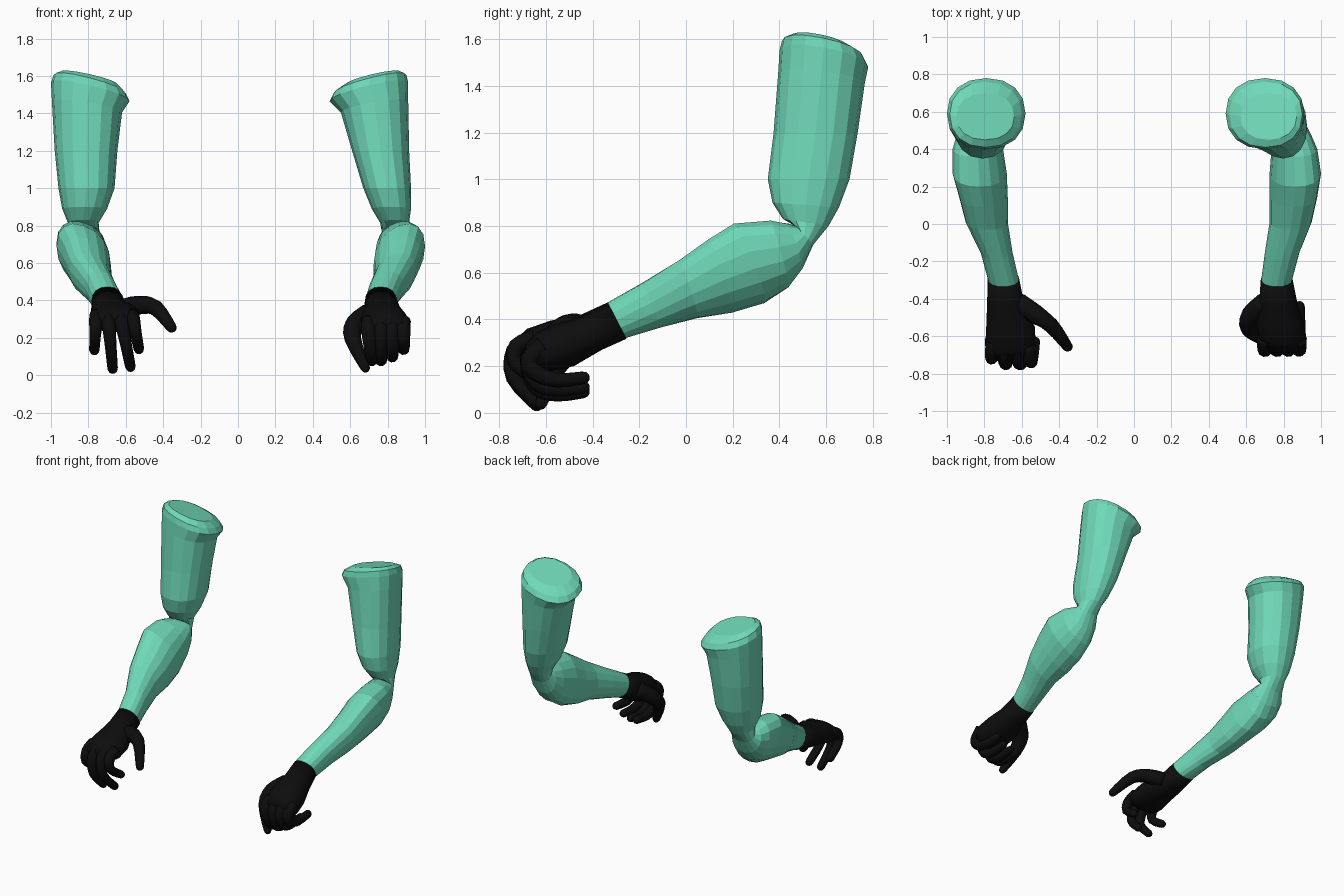
import bpy, bmesh, math
from mathutils import Vector


def material(name, rgb):
    m = bpy.data.materials.new(name)
    m.diffuse_color = (*rgb, 1)
    return m


SLEEVE = material("mint_green", (0.16, 0.69, 0.48))
GLOVE = material("glove_black", (0.004, 0.004, 0.004))


def loft(name, rings, mat, smooth=False):
    """Skin a list of equal-length point rings and cap both ends."""
    bm = bmesh.new()
    vs = [[bm.verts.new(p) for p in r] for r in rings]
    n = len(rings[0])
    for a, b in zip(vs, vs[1:]):
        for i in range(n):
            j = (i + 1) % n
            bm.faces.new((a[i], a[j], b[j], b[i]))
    bm.faces.new(vs[0])
    bm.faces.new(vs[-1])
    bmesh.ops.recalc_face_normals(bm, faces=bm.faces)
    me = bpy.data.meshes.new(name)
    bm.to_mesh(me)
    bm.free()
    me.materials.append(mat)
    ob = bpy.data.objects.new(name, me)
    bpy.context.collection.objects.link(ob)
    for p in me.polygons:
        p.use_smooth = smooth
    return ob


def section(side, yz, width, tilt, n=16):
    """Rounded ring: yz = upper and lower edge points, width = inner and outer |x|."""
    ya, za, yb, zb = yz
    mid, half = (width[0] + width[1]) / 2, (width[1] - width[0]) / 2
    pts = []
    for i in range(n):
        t = 2 * math.pi * i / n
        c, s = math.cos(t), math.sin(t)
        c, s = (math.copysign(abs(v) ** 0.9, v) for v in (c, s))
        pts.append(Vector((side * (mid + half * c),
                           (ya + yb) / 2 + (ya - yb) / 2 * s,
                           (za + zb) / 2 + (za - zb) / 2 * s + tilt * c)))
    return pts


def tube(name, path, radii, mat, n=10):
    """Round-ended finger following a bent path."""
    pts = [Vector(p) for p in path]
    # densify the path with a smooth spline
    dense, rad = [], []
    for i in range(len(pts) - 1):
        p0, p1 = pts[max(i - 1, 0)], pts[i]
        p2, p3 = pts[i + 1], pts[min(i + 2, len(pts) - 1)]
        for k in range(3):
            t = k / 3
            dense.append(0.5 * (2 * p1 + (p2 - p0) * t + (2 * p0 - 5 * p1 + 4 * p2 - p3) * t * t
                                + (3 * p1 - p0 - 3 * p2 + p3) * t ** 3))
            rad.append(radii[i] * (1 - t) + radii[i + 1] * t)
    dense.append(pts[-1])
    rad.append(radii[-1])
    # rounded tip
    d, r = (dense[-1] - dense[-2]).normalized(), rad[-1]
    tip = dense[-1].copy()
    for a in (0.6, 1.1, 1.4):
        dense.append(tip + d * r * math.sin(a))
        rad.append(r * math.cos(a))
    rings = []
    for i, p in enumerate(dense):
        tan = (dense[min(i + 1, len(dense) - 1)] - dense[max(i - 1, 0)]).normalized()
        u = (Vector((1, 0.15, 0.1)) - tan * tan.dot(Vector((1, 0.15, 0.1)))).normalized()
        v = tan.cross(u)
        rings.append([p + rad[i] * (u * math.cos(2 * math.pi * k / n) + v * math.sin(2 * math.pi * k / n))
                      for k in range(n)])
    return loft(name, rings, mat, True)


# Arm profile from shoulder cap to wrist: upper edge y,z / lower edge y,z / tilt
ARM = [
    (0.45, 1.61, 0.70, 1.56, 0.035), (0.41, 1.59, 0.76, 1.52, 0.05),
    (0.40, 1.55, 0.78, 1.48, 0.05), (0.395, 1.46, 0.765, 1.41, 0.03),
    (0.375, 1.20, 0.735, 1.20, 0), (0.35, 1.00, 0.70, 1.00, 0),
    (0.37, 0.90, 0.655, 0.88, 0), (0.415, 0.83, 0.61, 0.80, 0),
    (0.47, 0.80, 0.545, 0.72, 0), (0.44, 0.81, 0.50, 0.62, 0.01),
    (0.36, 0.82, 0.44, 0.54, 0.03), (0.20, 0.80, 0.34, 0.48, 0.05),
    (0.09, 0.73, 0.20, 0.44, 0.05), (-0.03, 0.65, 0.05, 0.41, 0.03),
    (-0.19, 0.555, -0.11, 0.365, 0.01), (-0.34, 0.47, -0.26, 0.32, 0),
]
# Inner and outer |x| for each profile step
WIDTH_R = [(0.57, 0.87), (0.51, 0.90), (0.49, 0.91), (0.55, 0.91), (0.61, 0.915), (0.67, 0.925),
           (0.715, 0.925), (0.76, 0.915), (0.77, 0.93), (0.75, 0.95), (0.735, 0.98), (0.725, 1.0),
           (0.725, 0.98), (0.725, 0.95), (0.70, 0.885), (0.68, 0.845)]
WIDTH_L = [(0.64, 0.95), (0.60, 0.985), (0.58, 1.0), (0.62, 0.995), (0.645, 0.98), (0.66, 0.96),
           (0.70, 0.94), (0.745, 0.91), (0.74, 0.92), (0.715, 0.95), (0.70, 0.97), (0.68, 0.97),
           (0.675, 0.935), (0.675, 0.90), (0.65, 0.82), (0.615, 0.78)]
for side, label, widths in ((1, "right", WIDTH_R), (-1, "left", WIDTH_L)):
    loft(label + "_arm", [section(side, s[:4], w, s[4]) for s, w in zip(ARM, widths)], SLEEVE)

# Palms: profile plus inner and outer |x|
PALM_R = [(-0.335, 0.473, -0.255, 0.317, 0.678, 0.848), (-0.45, 0.41, -0.36, 0.27, 0.67, 0.87),
          (-0.56, 0.38, -0.48, 0.20, 0.655, 0.905), (-0.64, 0.345, -0.57, 0.18, 0.665, 0.92),
          (-0.69, 0.29, -0.63, 0.18, 0.69, 0.91)]
PALM_L = [(-0.335, 0.473, -0.255, 0.317, 0.613, 0.783), (-0.45, 0.42, -0.38, 0.28, 0.59, 0.785),
          (-0.58, 0.395, -0.52, 0.25, 0.53, 0.79), (-0.68, 0.36, -0.63, 0.23, 0.525, 0.795),
          (-0.735, 0.31, -0.69, 0.24, 0.55, 0.78)]
for side, label, palm in ((1, "right", PALM_R), (-1, "left", PALM_L)):
    loft(label + "_palm", [section(side, p[:4], p[4:], 0) for p in palm], GLOVE, True)

# Open hand: base x, tip x, tip height, forward shift for each finger
NAMES = ("index", "middle", "ring", "little")
OPEN = ((-0.565, -0.53, 0.14, 0.01), (-0.63, -0.575, 0.045, 0.0),
        (-0.695, -0.67, 0.035, 0.0), (-0.757, -0.768, 0.135, 0.03))
for nm, (x0, x1, zt, f) in zip(NAMES, OPEN):
    path = [(x0 + (x1 - x0) * t, y + f, 0.32 + (zt - 0.32) * h)
            for t, y, h in ((0, -0.66, 0), (0.2, -0.735, 0.2), (0.6, -0.74, 0.6), (1, -0.64, 1))]
    tube("left_" + nm + "_finger", path, (0.038, 0.037, 0.031, 0.028), GLOVE)
tube("left_thumb", [(-0.62, -0.42, 0.35), (-0.53, -0.48, 0.375), (-0.44, -0.545, 0.36), (-0.355, -0.655, 0.255)],
     (0.055, 0.052, 0.042, 0.028), GLOVE)

# Curled hand: knuckle x, tip x, lift for each finger
CURLED = ((0.70, 0.715, 0.0), (0.765, 0.765, 0.0), (0.825, 0.825, 0.02), (0.882, 0.885, 0.06))
for nm, (x0, x1, lift) in zip(NAMES, CURLED):
    path = [(x0, -0.61, 0.29), (x0, -0.672, 0.225), (x1, -0.64, 0.11 + lift),
            (x1, -0.55, 0.08 + lift), (x1, -0.44, 0.09 + lift)]
    tube("right_" + nm + "_finger", path, (0.042, 0.04, 0.036, 0.032, 0.028), GLOVE)
tube("right_thumb", [(0.70, -0.42, 0.33), (0.625, -0.49, 0.27), (0.615, -0.56, 0.19), (0.68, -0.62, 0.04)],
     (0.055, 0.055, 0.045, 0.026), GLOVE)
